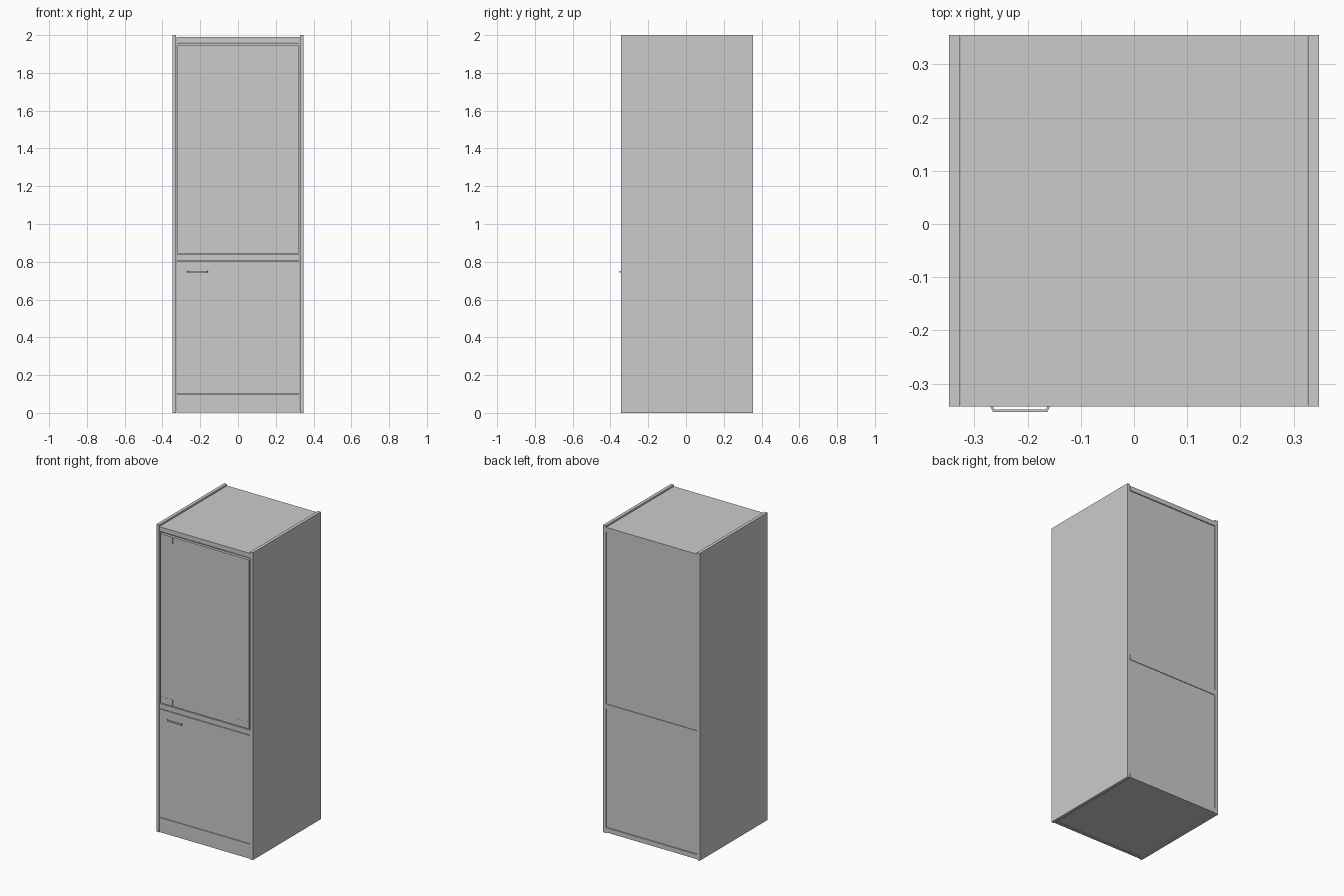
import bpy
import bmesh

if "Cube" in bpy.data.objects:
    bpy.data.objects.remove(bpy.data.objects["Cube"])


def box(name, x, y, z):
    """Box from (min, max) ranges."""
    bm = bmesh.new()
    bmesh.ops.create_cube(bm, size=1)
    for v in bm.verts:
        v.co = [r[0] if c < 0 else r[1] for c, r in zip(v.co, (x, y, z))]
    me = bpy.data.meshes.new(name)
    bm.to_mesh(me)
    bm.free()
    ob = bpy.data.objects.new(name, me)
    bpy.context.collection.objects.link(ob)
    return ob


FRONT, BACK = -0.343, 0.355
W, T = 0.348, 0.021          # half width, side thickness
IN = W - T - 0.001           # half width of inner panels

# Side panels, full height
for s, side in ((-1, "left"), (1, "right")):
    box(side + "_side_panel", sorted((s * W, s * (W - T))), (FRONT, BACK), (0, 2))

# Horizontal carcass panels
box("top_panel", (-IN, IN), (FRONT, BACK), (1.96, 1.99))
box("middle_rail", (-IN, IN), (FRONT, BACK), (0.808, 0.84))
box("bottom_panel", (-IN, IN), (FRONT + 0.02, BACK), (0.005, 0.035))

# Back panel, slightly inset between top and bottom
box("back_panel", (-IN, IN), (BACK - 0.022, BACK - 0.004), (0.037, 1.958))

# Front: plinth, lower door, upper door with a gap all round
box("plinth", (-IN, IN), (FRONT, FRONT + 0.018), (0.003, 0.098))
box("lower_door", (-IN, IN), (FRONT, FRONT + 0.02), (0.101, 0.804))
box("upper_door", (-0.32, 0.32), (FRONT + 0.001, FRONT + 0.02), (0.845, 1.946))

# Thin plates at the corners of the upper door
for s in (-1, 1):
    for z0, row in ((0.845, "lower"), (1.903, "upper")):
        box(row + "_corner_plate", sorted((s * 0.318, s * 0.23)),
            (FRONT + 0.0003, FRONT + 0.002), (z0, z0 + 0.043))

# Bow handle on the lower door
outer = [(-0.270, FRONT), (-0.265, -0.353), (-0.163, -0.353), (-0.158, FRONT)]
inner = [(-0.163, FRONT), (-0.166, -0.349), (-0.262, -0.349), (-0.265, FRONT)]
bm = bmesh.new()
face = bm.faces.new([bm.verts.new((x, y, 0.742)) for x, y in outer + inner])
ext = bmesh.ops.extrude_face_region(bm, geom=[face])
for v in ext["geom"]:
    if isinstance(v, bmesh.types.BMVert):
        v.co.z = 0.752
bmesh.ops.recalc_face_normals(bm, faces=bm.faces)
me = bpy.data.meshes.new("handle")
bm.to_mesh(me)
bm.free()
bpy.context.collection.objects.link(bpy.data.objects.new("handle", me))
